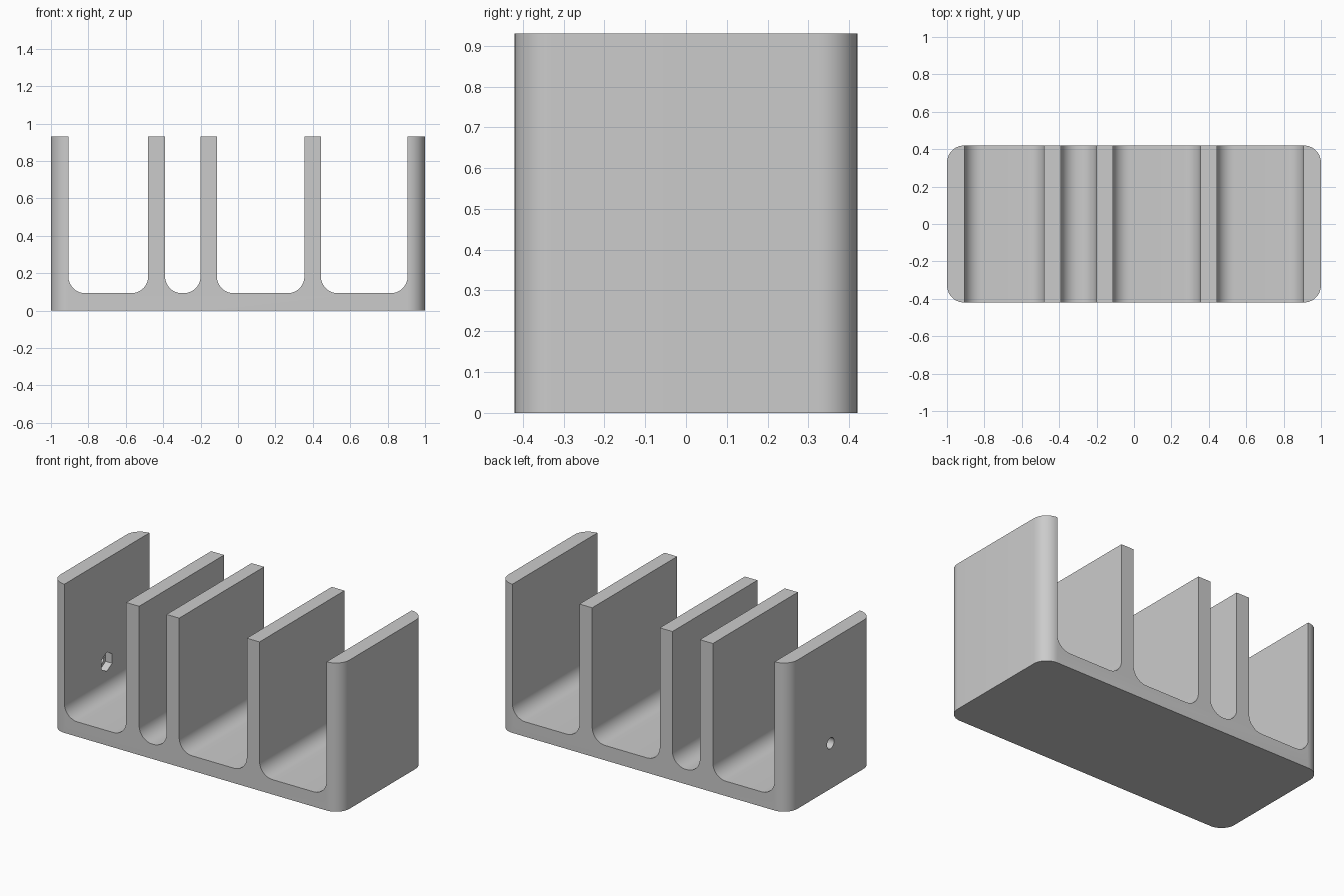
import bpy
import bmesh
from math import cos, sin, pi, radians
from mathutils import Vector

cube = bpy.data.objects.get("Cube")
if cube:
    bpy.data.objects.remove(cube, do_unlink=True)

HALF_DEPTH = 0.42
HEIGHT = 0.93
FLOOR = 0.093
RADIUS = 0.09
WALL = 0.093

grey = bpy.data.materials.new("light grey")
grey.use_nodes = True
colour = (0.6, 0.6, 0.6, 1)
grey.diffuse_color = colour
grey.node_tree.nodes["Principled BSDF"].inputs["Base Color"].default_value = colour


def arc(cx, cy, r, start, end, steps=12):
    """Points along an arc, angles in degrees."""
    angles = [radians(start + (end - start) * i / steps) for i in range(steps + 1)]
    return [(cx + r * cos(a), cy + r * sin(a)) for a in angles]


def prism(name, points, place, offset):
    """Extrude a flat outline; place maps its 2D points into space."""
    bm = bmesh.new()
    face = bm.faces.new([bm.verts.new(place(u, v)) for u, v in points])
    grown = bmesh.ops.extrude_face_region(bm, geom=[face])
    moved = [g for g in grown["geom"] if isinstance(g, bmesh.types.BMVert)]
    bmesh.ops.translate(bm, verts=moved, vec=Vector(offset))
    bmesh.ops.recalc_face_normals(bm, faces=bm.faces)
    mesh = bpy.data.meshes.new(name)
    bm.to_mesh(mesh)
    bm.free()
    mesh.materials.append(grey)
    obj = bpy.data.objects.new(name, mesh)
    bpy.context.collection.objects.link(obj)
    return obj


def cut(target, cutter):
    """Subtract the cutter, then discard it."""
    bpy.context.view_layer.objects.active = target
    mod = target.modifiers.new("cut", "BOOLEAN")
    mod.operation = "DIFFERENCE"
    mod.solver = "EXACT"
    mod.object = cutter
    bpy.ops.object.modifier_apply(modifier=mod.name)
    bpy.data.objects.remove(cutter, do_unlink=True)


# Block with rounded vertical corners
cx, cy = 1 - WALL, HALF_DEPTH - WALL
outline = (arc(cx, cy, WALL, 0, 90) + arc(-cx, cy, WALL, 90, 180)
           + arc(-cx, -cy, WALL, 180, 270) + arc(cx, -cy, WALL, 270, 360))
rack = prism("divided_rack", outline, lambda u, v: (u, v, 0), (0, 0, HEIGHT))

# Open channels with filleted floors
for left, right in [(-0.907, -0.48), (-0.39, -0.20), (-0.113, 0.355), (0.443, 0.907)]:
    profile = ([(right, HEIGHT + 0.2), (left, HEIGHT + 0.2)]
               + arc(left + RADIUS, FLOOR + RADIUS, RADIUS, 180, 270)
               + arc(right - RADIUS, FLOOR + RADIUS, RADIUS, 270, 360))
    cut(rack, prism("channel_cutter", profile, lambda u, v: (u, -0.6, v), (0, 1.2, 0)))

# Bolt hole through the end wall, with a hexagonal nut pocket inside
HOLE_Z = 0.285
bolt = arc(0, HOLE_Z, 0.035, 0, 345, 23)
cut(rack, prism("bolt_cutter", bolt, lambda u, v: (-1.1, u, v), (0.25, 0, 0)))
nut = arc(0, HOLE_Z, 0.06, 30, 330, 5)
cut(rack, prism("nut_cutter", nut, lambda u, v: (-0.953, u, v), (0.1, 0, 0)))

# Smooth fillets, sharp edges
bpy.ops.object.select_all(action="DESELECT")
rack.select_set(True)
bpy.context.view_layer.objects.active = rack
bpy.ops.object.shade_smooth_by_angle(angle=radians(30))
